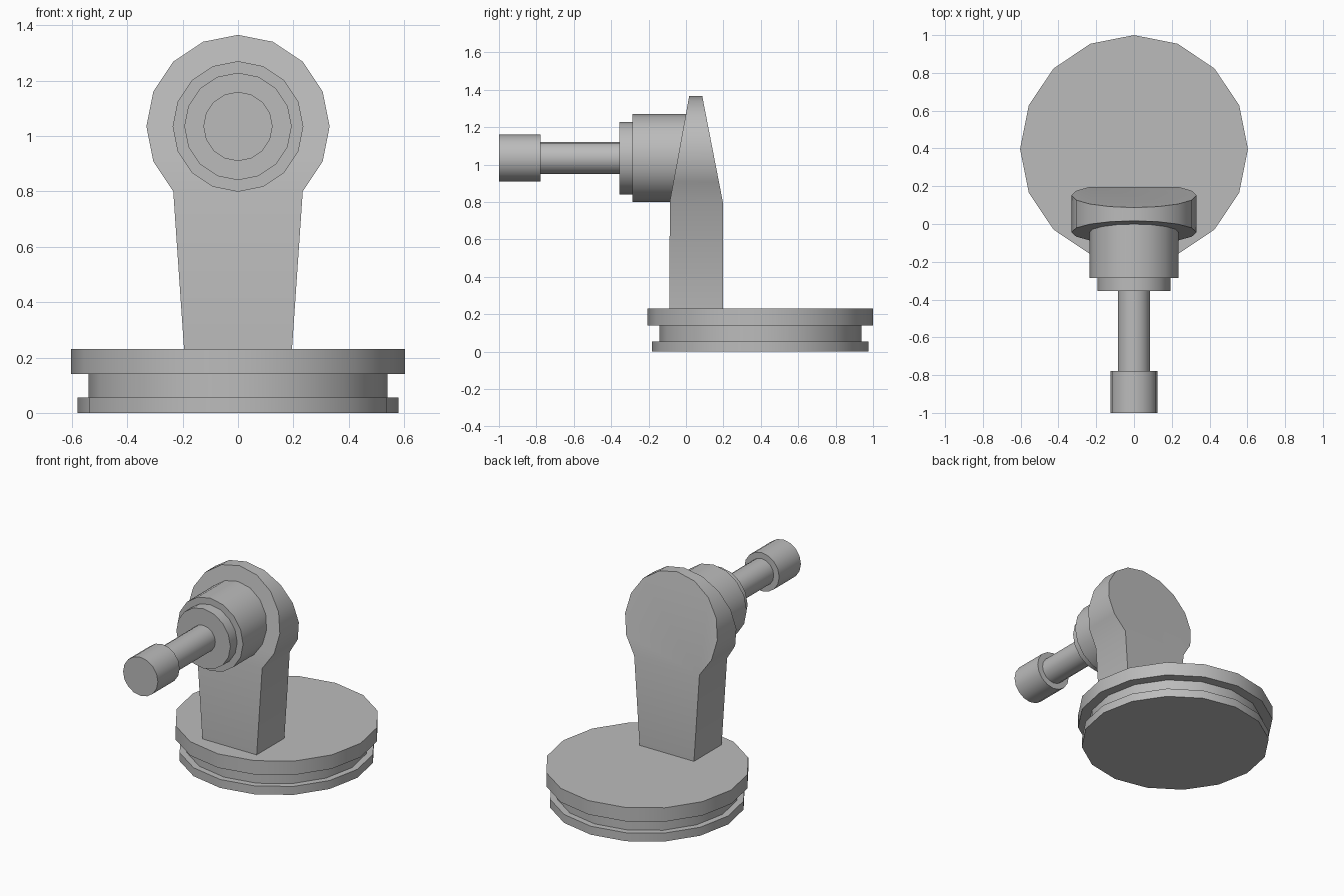
import bpy, bmesh, math
from mathutils import Matrix

cube = bpy.data.objects.get("Cube")
if cube:
    bpy.data.objects.remove(cube, do_unlink=True)

SIDES = 16
AXIS_Z = 1.035      # height of the horizontal shaft
BASE_Y = 0.397      # centre of the round base

grey = bpy.data.materials.new("plain_grey")
grey.use_nodes = True
grey.diffuse_color = (0.5, 0.5, 0.5, 1)
grey.node_tree.nodes["Principled BSDF"].inputs["Base Color"].default_value = (0.5, 0.5, 0.5, 1)


def finish(name, bm):
    """Turn a bmesh into a smooth-shaded object with sharp corners kept."""
    bmesh.ops.recalc_face_normals(bm, faces=bm.faces)
    mesh = bpy.data.meshes.new(name)
    bm.to_mesh(mesh)
    bm.free()
    mesh.materials.append(grey)
    obj = bpy.data.objects.new(name, mesh)
    bpy.context.collection.objects.link(obj)
    bpy.ops.object.select_all(action="DESELECT")
    obj.select_set(True)
    bpy.context.view_layer.objects.active = obj
    bpy.ops.object.shade_smooth_by_angle(angle=math.radians(30))
    return obj


def lathe(name, profile, matrix):
    """Spin a stepped (radius, height) profile into a closed solid."""
    bm = bmesh.new()
    rings = []
    for r, h in profile:
        rings.append([bm.verts.new((r * math.cos(a), r * math.sin(a), h))
                      for a in (math.tau * i / SIDES for i in range(SIDES))])
    for low, high in zip(rings, rings[1:]):
        for i in range(SIDES):
            j = (i + 1) % SIDES
            bm.faces.new((low[i], low[j], high[j], high[i]))
    bm.faces.new(rings[0])
    bm.faces.new(rings[-1])
    bm.transform(matrix)
    return finish(name, bm)


# Round base with a groove
lathe("base", [(0.58, 0), (0.58, 0.055), (0.54, 0.055), (0.54, 0.14),
               (0.603, 0.14), (0.603, 0.23)], Matrix.Translation((0, BASE_Y, 0)))

# Upright arm: rounded head above a tapering post, thinning towards the top
HEAD_R, NECK_Z, TOP_Z = 0.331, 0.80, 1.366
outline = [(HEAD_R * math.cos(a), AXIS_Z + HEAD_R * math.sin(a))
           for a in (math.tau * i / SIDES for i in range(-2, 11))]
outline = [(0.195, 0.23)] + outline + [(-0.195, 0.23)]
bm = bmesh.new()
sides = []
for neck_y, top_y in ((-0.087, 0.017), (0.197, 0.087)):
    verts = []
    for x, z in outline:
        t = max(0, (z - NECK_Z) / (TOP_Z - NECK_Z))
        verts.append(bm.verts.new((x, neck_y + (top_y - neck_y) * t, z)))
    # post panel and head panel meet at the neck
    bm.faces.new((verts[0], verts[1], verts[-2], verts[-1]))
    bm.faces.new(verts[1:-1])
    sides.append(verts)
front, back = sides
for i in range(len(outline)):
    j = (i + 1) % len(outline)
    bm.faces.new((front[i], front[j], back[j], back[i]))
finish("upright_arm", bm)

# Horizontal parts: height is measured forwards, towards the front
forward = Matrix.Translation((0, 0, AXIS_Z)) @ Matrix.Rotation(math.pi / 2, 4, "X")
lathe("hub", [(0.236, -0.03), (0.236, 0.285), (0.194, 0.285), (0.194, 0.355)], forward)
lathe("shaft_and_knob", [(0.086, 0.34), (0.086, 0.777), (0.125, 0.777), (0.125, 1.0)], forward)
